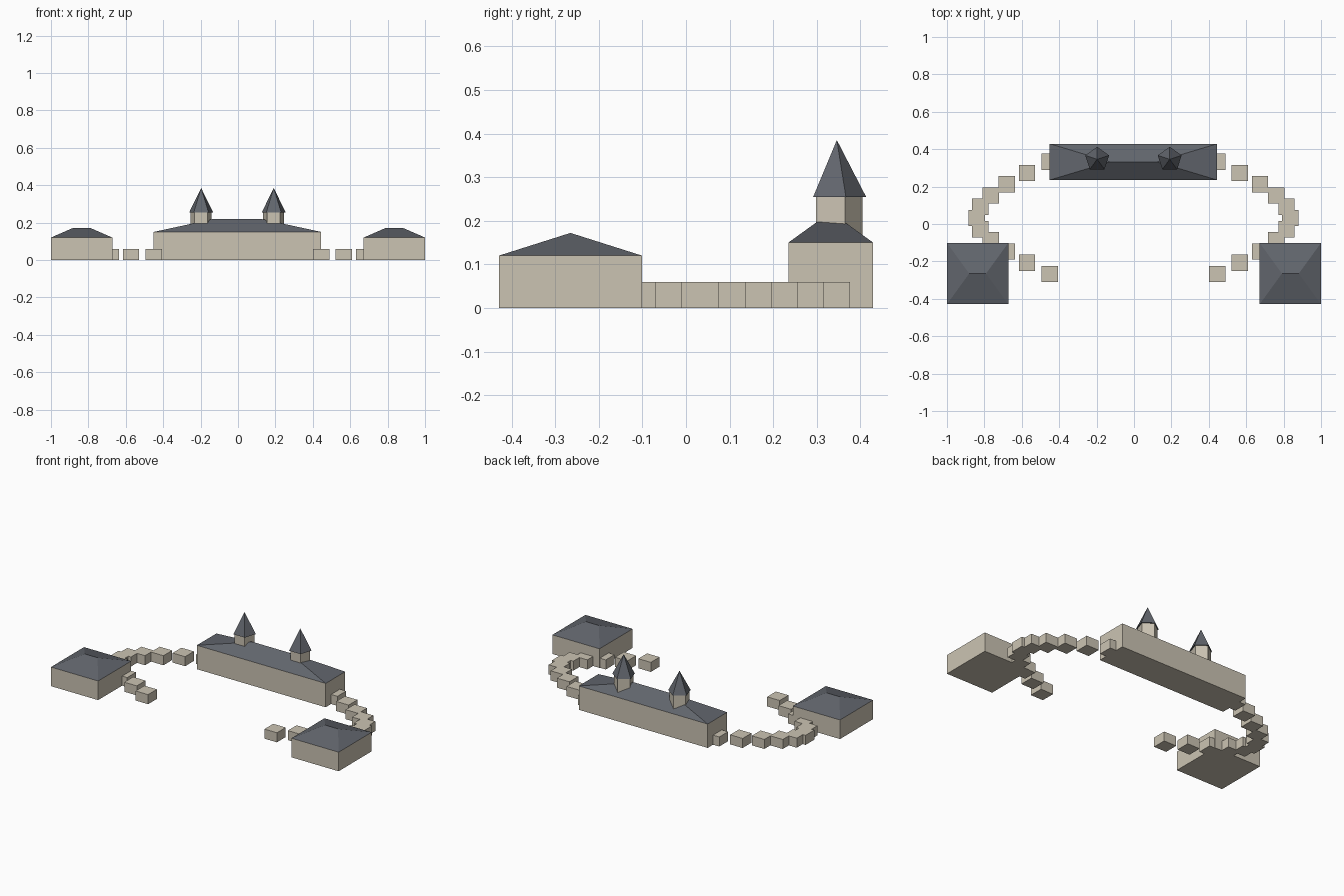
import bpy, math

if "Cube" in bpy.data.objects:
    bpy.data.objects.remove(bpy.data.objects["Cube"])

def material(name, color):
    m = bpy.data.materials.new(name)
    m.diffuse_color = color
    m.use_nodes = True
    m.node_tree.nodes["Principled BSDF"].inputs["Base Color"].default_value = m.diffuse_color
    return m

STONE = material("stone", (0.60, 0.55, 0.45, 1))
SLATE = material("slate", (0.12, 0.13, 0.15, 1))

def mesh_object(name, verts, faces, mat):
    me = bpy.data.meshes.new(name)
    me.from_pydata(verts, [], faces)
    me.materials.append(mat)
    ob = bpy.data.objects.new(name, me)
    bpy.context.collection.objects.link(ob)
    return ob

def block(name, cx, cy, hx, hy, height):
    bpy.ops.mesh.primitive_cube_add(size=2, location=(cx, cy, height / 2))
    ob = bpy.context.object
    ob.name = name
    ob.scale = (hx, hy, height / 2)
    ob.data.materials.append(STONE)

def hip_roof(name, cx, cy, hx, hy, z0, z1, ridge):
    verts = [(cx - hx, cy - hy, z0), (cx + hx, cy - hy, z0),
             (cx + hx, cy + hy, z0), (cx - hx, cy + hy, z0),
             (cx - ridge, cy, z1), (cx + ridge, cy, z1)]
    faces = [(3, 2, 1, 0), (0, 1, 5, 4), (1, 2, 5), (2, 3, 4, 5), (3, 0, 4)]
    mesh_object(name, verts, faces, SLATE)

def pentagon(cx, cy, r, z):
    return [(cx + r * math.cos(math.pi / 2 + i * math.tau / 5),
             cy + r * math.sin(math.pi / 2 + i * math.tau / 5), z) for i in range(5)]

def turret(name, cx, cy):
    sides = [(i, (i + 1) % 5) for i in range(5)]
    bottom = (4, 3, 2, 1, 0)
    mesh_object(name + "_drum", pentagon(cx, cy, 0.059, 0.15) + pentagon(cx, cy, 0.059, 0.255),
                [bottom, (5, 6, 7, 8, 9)] + [(a, b, b + 5, a + 5) for a, b in sides], STONE)
    mesh_object(name + "_spire", pentagon(cx, cy, 0.067, 0.255) + [(cx, cy, 0.385)],
                [bottom] + [(a, b, 5) for a, b in sides], SLATE)

OFF = -0.003  # slight offset of the central group

# Main hall with hipped roof
block("main_hall", OFF, 0.332, 0.448, 0.097, 0.15)
hip_roof("main_roof", OFF, 0.332, 0.448, 0.097, 0.15, 0.22, 0.125)

for side, sx in (("left", -1), ("right", 1)):
    # Turrets on the hall
    turret(side + "_turret", OFF + sx * 0.194, 0.346)
    # Corner pavilions
    block(side + "_pavilion", sx * 0.836, -0.265, 0.164, 0.164, 0.12)
    hip_roof(side + "_pavilion_roof", sx * 0.836, -0.265, 0.164, 0.164, 0.12, 0.172, 0.045)
    # Curved colonnade of small blocks
    for i in range(11):
        t = i / 10
        block(f"{side}_colonnade_{i}", OFF + sx * (0.448 + 0.39 * math.sin(math.pi * t)),
              0.3325 - 0.6 * t, 0.0435, 0.0435, 0.06)
